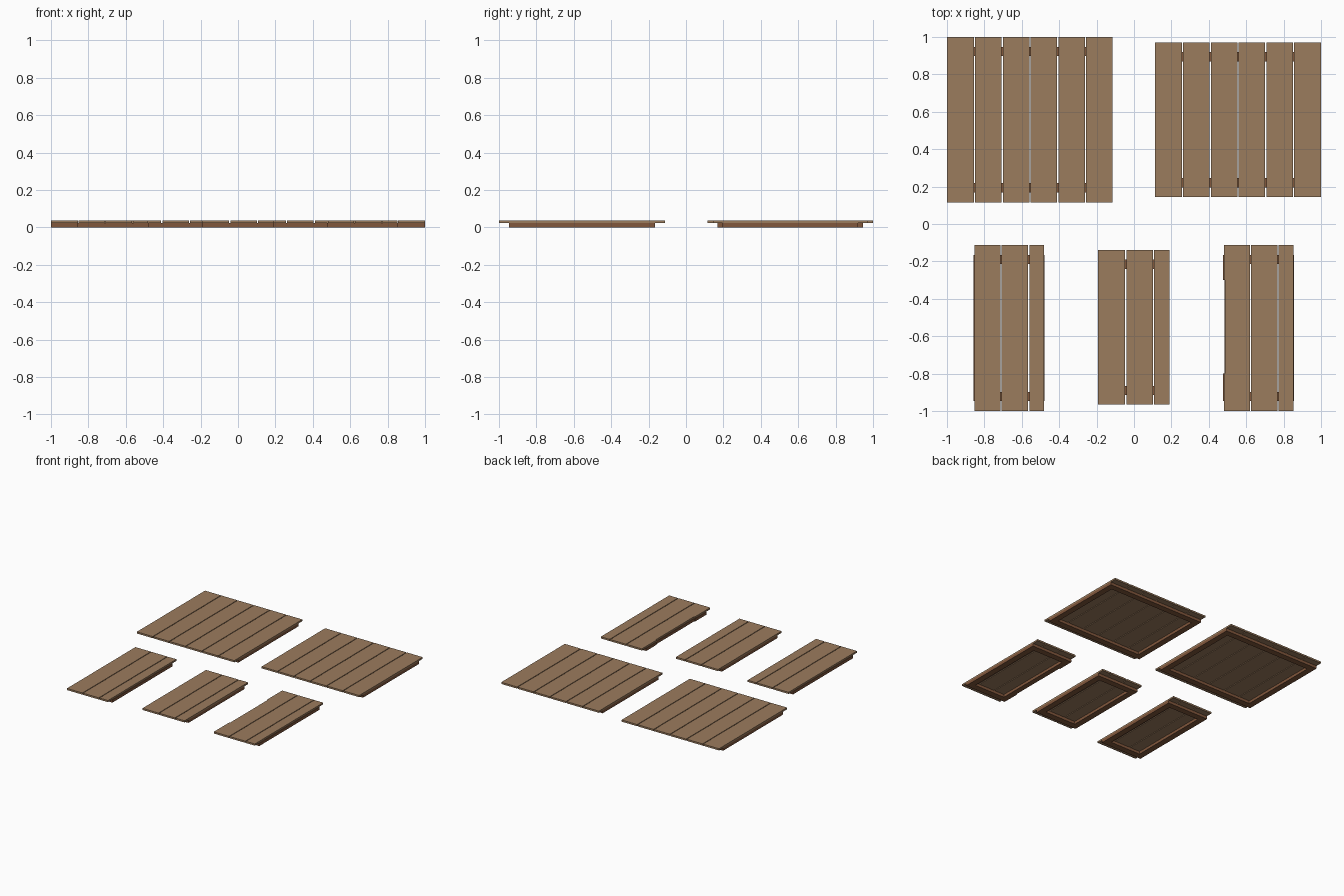
import bpy, bmesh

if "Cube" in bpy.data.objects:
    bpy.data.objects.remove(bpy.data.objects["Cube"])

Z_FRAME, Z_TOP = 0.023, 0.037
GAP, BEAM = 0.006, 0.05


def material(name, rgb):
    m = bpy.data.materials.new(name)
    m.diffuse_color = (*rgb, 1)
    m.use_nodes = True
    m.node_tree.nodes["Principled BSDF"].inputs["Base Color"].default_value = m.diffuse_color
    return m


PLANK = material("plank_wood", (0.33, 0.20, 0.11))
FRAME = material("frame_wood", (0.22, 0.095, 0.045))


def add_prism(bm, pts, z0, z1):
    """Extrude an xy outline from z0 to z1."""
    face = bm.faces.new([bm.verts.new((x, y, z0)) for x, y in pts])
    up = bmesh.ops.extrude_face_region(bm, geom=[face])["geom"]
    for v in up:
        if isinstance(v, bmesh.types.BMVert):
            v.co.z = z1


def outline(x0, x1, y0, y1, notch=None):
    """Rectangle, optionally with a shallow bite (depth, ya, yb) in its left edge."""
    pts = [(x0, y0), (x1, y0), (x1, y1), (x0, y1)]
    if notch:
        d, ya, yb = notch
        pts += [(x0, yb), (x0 + d, yb), (x0 + d, ya), (x0, ya)]
    return pts


def finish(bm, name, mat):
    bmesh.ops.recalc_face_normals(bm, faces=bm.faces)
    me = bpy.data.meshes.new(name)
    bm.to_mesh(me)
    bm.free()
    me.materials.append(mat)
    bpy.context.collection.objects.link(bpy.data.objects.new(name, me))


def panel(name, edges, y0, y1, overhang, peek=0.0, notch=None):
    # Planks running front to back, with narrow gaps between them
    bm = bmesh.new()
    last = len(edges) - 2
    for i, (a, b) in enumerate(zip(edges, edges[1:])):
        a += peek if i == 0 else GAP / 2
        b -= peek if i == last else GAP / 2
        add_prism(bm, outline(a, b, y0, y1, notch if i == 0 else None), Z_FRAME, Z_TOP)
    finish(bm, name + "_planks", PLANK)

    # Open rectangular support frame, set in from the plank ends
    bm = bmesh.new()
    x0, x1 = edges[0], edges[-1]
    f0, f1 = y0 + overhang, y1 - overhang
    for ya, yb in ((f0, f0 + BEAM), (f1 - BEAM, f1)):
        add_prism(bm, outline(x0, x1, ya, yb), 0, Z_FRAME)
    add_prism(bm, outline(x0, x0 + BEAM, f0 + BEAM, f1 - BEAM, notch), 0, Z_FRAME)
    add_prism(bm, outline(x1 - BEAM, x1, f0 + BEAM, f1 - BEAM), 0, Z_FRAME)
    finish(bm, name + "_frame", FRAME)


def steps(x0, x1, first):
    """Plank edges at a regular pitch, the last plank taking what is left."""
    xs, x = [x0], x0 + first
    while x < x1 - 0.03:
        xs.append(x)
        x += 0.1485
    return xs + [x1]


# Two large square panels at the back
panel("large_panel_left", steps(-1.0, -0.115, 0.147), 0.115, 1.0, 0.053)
panel("large_panel_right", steps(0.113, 1.0, 0.146), 0.145, 0.97, 0.05)
# Three narrow panels at the front
panel("narrow_panel_left", steps(-0.857, -0.479, 0.146), -1.0, -0.112, 0.053, peek=0.003)
panel("narrow_panel_middle", steps(-0.193, 0.19, 0.149), -0.965, -0.14, 0.05)
panel("narrow_panel_right", steps(0.477, 0.856, 0.145), -1.0, -0.112, 0.053, peek=0.003,
      notch=(0.007, -0.80, -0.30))
